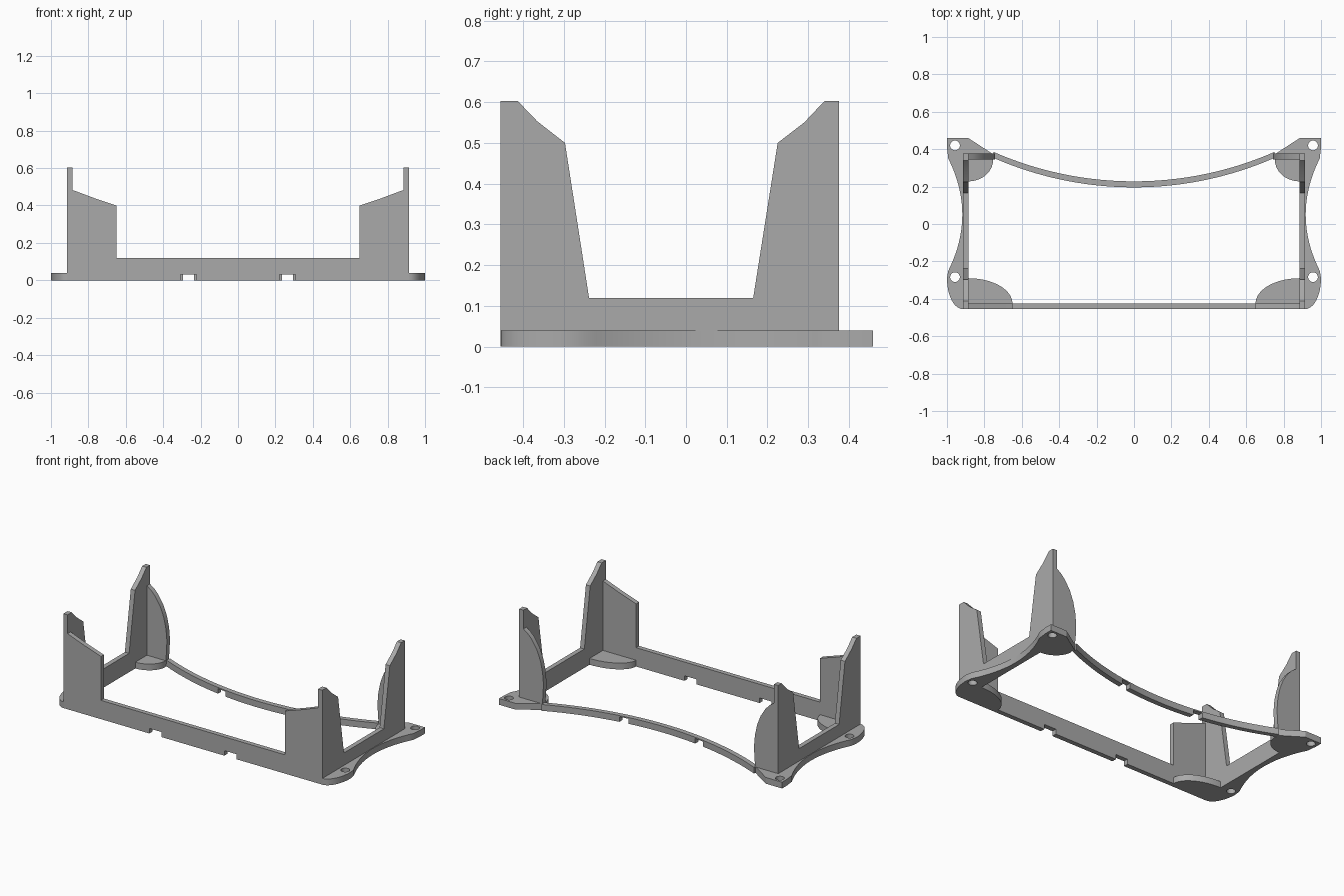
import bpy, bmesh
from math import sin, cos, pi, sqrt

cube = bpy.data.objects.get("Cube")
if cube:
    bpy.data.objects.remove(cube, do_unlink=True)

grey = bpy.data.materials.new("plain grey")
grey.use_nodes = True
colour = (0.4, 0.4, 0.4, 1)
grey.diffuse_color = colour
grey.node_tree.nodes["Principled BSDF"].inputs["Base Color"].default_value = colour

PLATE = 0.04          # base thickness
WALL = 0.12           # low wall height
X_IN, X_OUT = 0.885, 0.915
Y_FRONT, Y_FRONT_IN = -0.455, -0.425
Y_BACK_IN, Y_BACK = 0.345, 0.376


def prism(name, outline, axis, start, end):
    """Extrude a 2D outline along an axis; the outline holds the other two coordinates in order."""
    bm = bmesh.new()
    rows = []
    for depth in (start, end):
        row = []
        for p in outline:
            co = list(p)
            co.insert("xyz".index(axis), depth)
            row.append(bm.verts.new(co))
        rows.append(row)
    low, high = rows
    bm.faces.new(low)
    bm.faces.new(high)
    for i in range(len(low)):
        j = (i + 1) % len(low)
        bm.faces.new((low[i], low[j], high[j], high[i]))
    bmesh.ops.recalc_face_normals(bm, faces=bm.faces)
    mesh = bpy.data.meshes.new(name)
    bm.to_mesh(mesh)
    bm.free()
    mesh.materials.append(grey)
    obj = bpy.data.objects.new(name, mesh)
    bpy.context.collection.objects.link(obj)
    parts.append(obj)
    return obj


def ellipse(cx, cy, a, b, start, end, steps):
    angles = [start + (end - start) * i / steps for i in range(steps + 1)]
    return [(cx + a * cos(t), cy + b * sin(t)) for t in angles]


def cut(obj, outline, axis, start, end):
    """Subtract a prism and discard the cutter."""
    cutter = prism("cutter", outline, axis, start, end)
    parts.remove(cutter)
    cutter.hide_render = True
    mod = obj.modifiers.new("cut", 'BOOLEAN')
    mod.operation = 'DIFFERENCE'
    mod.solver = 'EXACT'
    mod.object = cutter
    bpy.context.view_layer.objects.active = obj
    bpy.ops.object.modifier_apply(modifier=mod.name)
    bpy.data.objects.remove(cutter, do_unlink=True)


def mirrored(points, s):
    return [(s * x, v) for x, v in points]


parts = []

# Front wall with tall stepped corners
half = [(X_OUT, 0), (X_OUT, 0.603), (X_IN, 0.603), (X_IN, 0.483), (0.77, 0.44),
        (0.65, 0.4), (0.65, WALL)]
front_wall = prism("front_wall", half + mirrored(half[::-1], -1), "y", Y_FRONT, Y_FRONT_IN)

# Curved rear rail
mid, sag, reach = 0.212, 0.157, 0.75
radius = (reach ** 2 + sag ** 2) / (2 * sag)
xs = [reach * i / 20 for i in range(-20, 21)]
line = [(x, mid + radius - sqrt(radius ** 2 - x ** 2)) for x in xs]
rail = [(x, y + 0.016) for x, y in line] + [(x, y - 0.016) for x, y in line[::-1]]
rear_rail = prism("rear_rail", rail, "z", 0, PLATE)

# Slots under the front wall and rear rail
for s in (1, -1):
    for obj, a, b, y0, y1 in ((front_wall, 0.222, 0.308, -0.6, -0.3),
                              (rear_rail, 0.235, 0.295, 0.1, 0.4)):
        slot = [(a, -0.1), (b, -0.1), (b, 0.032), (a, 0.032)]
        cut(obj, mirrored(slot, s), "y", y0, y1)

for side, s in (("left", 1), ("right", -1)):
    # Side wall rising to a post at each end
    profile = [(Y_FRONT_IN, 0), (Y_FRONT_IN, 0.603), (-0.413, 0.603), (-0.365, 0.553),
               (-0.297, 0.5), (-0.238, WALL), (0.165, WALL), (0.225, 0.5),
               (0.29, 0.55), (0.34, 0.603), (Y_BACK, 0.603), (Y_BACK, 0)]
    prism(side + "_side_wall", profile, "x", s * X_IN, s * X_OUT)

    # Rounded fin bracing the back post
    fin = [(X_IN, 0), (0.757, 0), (0.747, 0.09), (0.744, 0.17), (0.75, 0.24), (0.765, 0.31),
           (0.79, 0.375), (0.825, 0.43), (0.855, 0.462), (X_IN, 0.483)]
    prism(side + "_back_fin", mirrored(fin, s), "y", Y_BACK_IN, Y_BACK)

    # Rounded corner gussets inside the frame
    front = [(X_IN, Y_FRONT_IN)] + ellipse(X_IN, Y_FRONT_IN, 0.235, 0.135, pi / 2, pi, 16)
    prism(side + "_front_gusset", mirrored(front, s), "z", 0, PLATE)
    back = [(X_IN, Y_BACK_IN)] + ellipse(X_IN, Y_BACK_IN, 0.132, 0.117, pi, 1.5 * pi, 14)
    prism(side + "_back_gusset", mirrored(back, s), "z", 0, PLATE)

    # Outer mounting flange with a waisted edge and two screw holes
    waist = [(0.918 + 0.075 * (i / 10) ** 2, 0.05 + 0.03 * i) for i in range(-10, 11)]
    edge = ellipse(X_OUT, -0.29, 0.085, 0.165, -pi / 2, 0, 12) + waist
    edge += [(1, 0.41), (1, 0.459), (X_IN, 0.459), (0.745, 0.368), (0.745, Y_BACK_IN + 0.01),
             (X_OUT, Y_BACK_IN + 0.01)]
    flange = prism(side + "_flange", mirrored(edge, s), "z", 0, PLATE)
    for y in (0.42, -0.284):
        hole = ellipse(0.957, y, 0.026, 0.026, 0, 2 * pi, 24)[:-1]
        cut(flange, mirrored(hole, s), "z", -0.1, 0.2)

# Smooth the curved edges, keep the corners sharp
bpy.ops.object.select_all(action='DESELECT')
for obj in parts:
    obj.select_set(True)
bpy.context.view_layer.objects.active = parts[0]
bpy.ops.object.shade_smooth_by_angle(angle=pi / 9)
